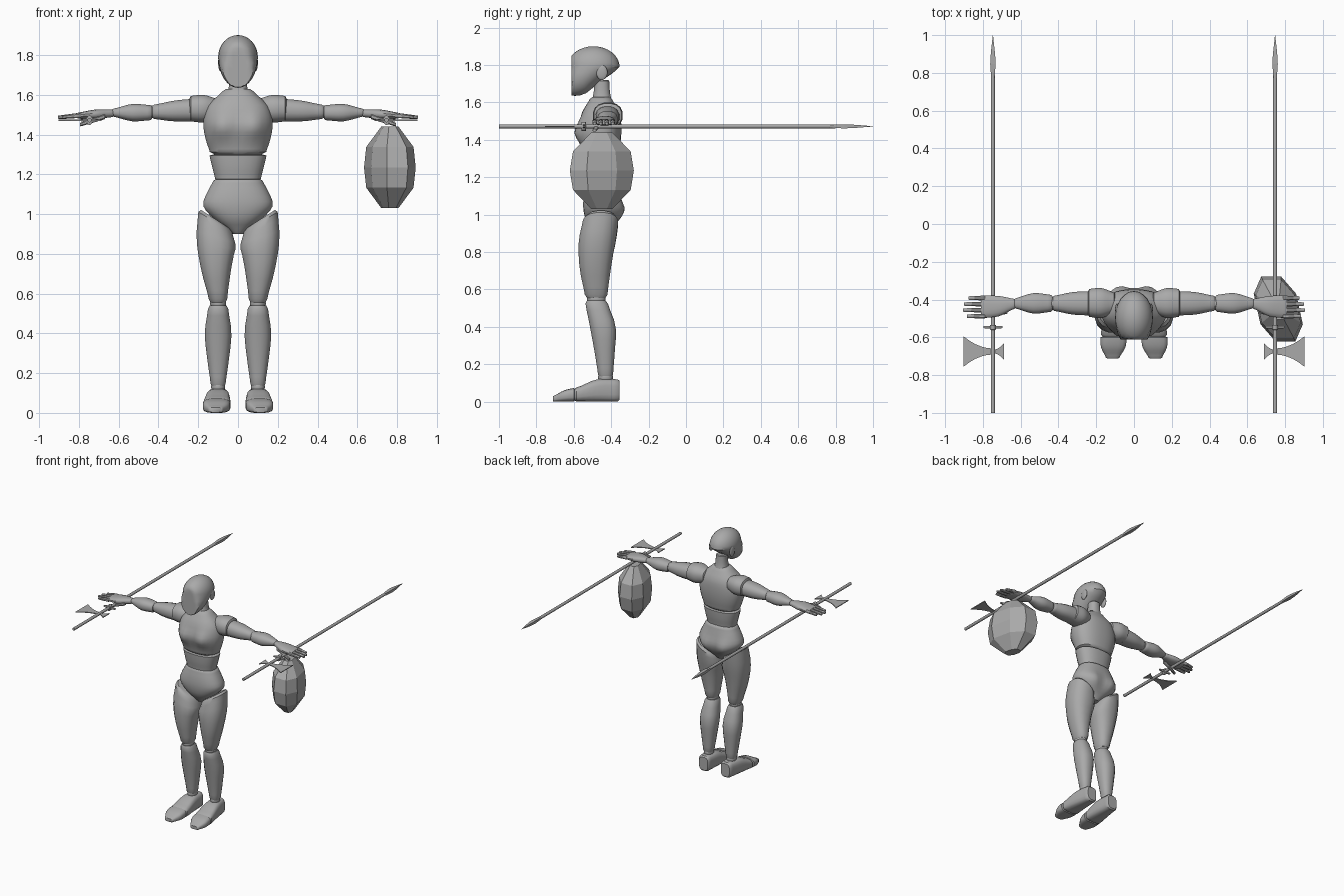
import bpy, bmesh, math
from mathutils import Vector

if "Cube" in bpy.data.objects:
    bpy.data.objects.remove(bpy.data.objects["Cube"], do_unlink=True)

grey = bpy.data.materials.new("plain grey")
grey.use_nodes = True
grey.diffuse_color = (0.4, 0.4, 0.4, 1)
grey.node_tree.nodes["Principled BSDF"].inputs["Base Color"].default_value = grey.diffuse_color


def finish(name, bm, mirror, smooth):
    """Turn a bmesh into a named object, mirrored across x if wanted."""
    bmesh.ops.recalc_face_normals(bm, faces=bm.faces)
    mesh = bpy.data.meshes.new(name)
    bm.to_mesh(mesh)
    bm.free()
    mesh.materials.append(grey)
    part = bpy.data.objects.new(name, mesh)
    bpy.context.collection.objects.link(part)
    if mirror:
        part.modifiers.new("Mirror", 'MIRROR').use_mirror_merge = False
    if smooth:
        bpy.ops.object.select_all(action='DESELECT')
        part.select_set(True)
        bpy.context.view_layer.objects.active = part
        bpy.ops.object.shade_smooth_by_angle(angle=math.radians(40))


def sample(values, t):
    """Smooth curve through evenly spaced values; a single number is constant."""
    if not isinstance(values, tuple):
        return values
    last = len(values) - 1
    i = min(int(t * last), last - 1)
    f = t * last - i
    before, start = values[max(i - 1, 0)], values[i]
    end, after = values[i + 1], values[min(i + 2, last)]
    leave, arrive = (end - before) / 2, (after - start) / 2
    bend = leave + arrive + 2 * (start - end)
    return start + f * (leave + f * (end - start - leave - bend + f * bend))


def loft(name, axis, span, half, x=0, y=0, z=0, sides=16, steps=8, power=.85,
         rounded=True, mirror=True, smooth=True, shape=None):
    """Skin oval sections along an axis; half holds the half sizes across it."""
    bm = bmesh.new()
    stations = [(i / steps, 1) for i in range(steps + 1)]
    if rounded:
        stations[0], stations[-1] = (.04, 1), (.96, 1)
        stations = [(0, .85)] + stations + [(1, .85)]
    loops = []
    for t, scale in stations:
        center = Vector([sample(c, t) for c in (x, y, z)])
        center["xyz".index(axis)] = span[0] + (span[1] - span[0]) * t
        across = [i for i in range(3) if "xyz"[i] != axis]
        loop = []
        for k in range(sides):
            angle = math.tau * (k + .5) / sides
            co = center.copy()
            for i, size, wave in zip(across, half, (math.cos(angle), math.sin(angle))):
                co[i] += scale * sample(size, t) * math.copysign(abs(wave) ** power, wave)
            if shape:
                shape(co)
            loop.append(bm.verts.new(co))
        loops.append(loop)
    for low, high in zip(loops, loops[1:]):
        for k in range(sides):
            bm.faces.new((low[k - 1], low[k], high[k], high[k - 1]))
    bm.faces.new(loops[0])
    bm.faces.new(loops[-1])
    finish(name, bm, mirror, smooth)


def ball(name, center, size, mirror=True, shape=None):
    bm = bmesh.new()
    bmesh.ops.create_uvsphere(bm, u_segments=24, v_segments=16, radius=1)
    for vert in bm.verts:
        vert.co = Vector(center) + vert.co * Vector(size)
        if shape:
            shape(vert.co)
    finish(name, bm, mirror, True)


def bump(co, x, z, spread):
    """Soft swelling centred on a pair of points left and right of the middle."""
    return math.exp(-((abs(co.x) - x) ** 2 + (co.z - z) ** 2) / spread ** 2)


# Head: egg with the jaw drawn forward to the chin and a flat face
def head_shape(co):
    drop = max(0, (1.79 - co.z) / .11)
    co.y -= .1 * drop
    forward = min(1, max(0, (-.44 - co.y) / .1))
    co.z -= .045 * drop * forward
    co.y = max(co.y, -.612)


ball("head", (0, -.495, 1.79), (.1, .14, .11), mirror=False, shape=head_shape)
ball("ears", (.09, -.45, 1.76), (.01, .03, .04))
neck = (.06, .045, .04)
loft("neck", "z", (1.58, 1.72), (neck, neck), y=-.45, mirror=False)


# Torso, with breasts in front and buttocks behind
def chest_shape(co):
    if co.y < -.47:
        co.y -= .04 * bump(co, .08, 1.44, .06)


def hip_shape(co):
    if co.y > -.45:
        co.y += .03 * bump(co, .08, 1.02, .06)


loft("chest", "z", (1.3, 1.63), ((.14, .165, .175, .15, .07), (.09, .105, .11, .1, .055)),
     y=-.455, sides=32, steps=12, mirror=False, shape=chest_shape)
loft("abdomen", "z", (1.17, 1.3), ((.115, .13, .145), (.075, .085, .09)),
     y=-.455, sides=24, mirror=False)
loft("pelvis", "z", (.9, 1.18), ((.03, .115, .175, .155, .12), (.04, .085, .1, .095, .08)),
     y=-.45, sides=32, steps=12, mirror=False, shape=hip_shape)


# Legs: thighs cut on a slant along the groin
def groin_cut(co):
    co.z -= max(0, co.z - .8) * max(0, .2 - co.x) * 2.8


def splay(co):
    co.x -= (co.y + .45) * .05


loft("thighs", "z", (.555, 1.03), ((.045, .075, .1, .085), (.06, .085, .1, .095)),
     x=(.1, .11, .11, .115), y=(-.48, -.485, -.475, -.455), shape=groin_cut)
ball("knees", (.1, -.48, .55), (.04, .05, .04))
loft("shins", "z", (.13, .54), ((.037, .055, .068, .05), (.04, .055, .07, .06)),
     x=.1, y=(-.43, -.435, -.445, -.48))
ball("ankles", (.1, -.43, .13), (.035, .04, .04))
heel, toe = (.037, .06, .06), (.015, .03, .037)
loft("feet", "y", (-.595, -.355), ((.07, .06, .045), heel), x=.1, z=heel,
     power=.6, shape=splay)
loft("toes", "y", (-.712, -.595), ((.035, .065, .07), toe), x=.1, z=toe,
     power=.6, shape=splay)

# Arms
loft("shoulders", "x", (.1, .243), ((.055, .08, .075), (.05, .07, .065)), y=-.418, z=1.53)
loft("upper_arms", "x", (.225, .43), ((.065, .06, .04), (.058, .052, .036)),
     y=-.42, z=(1.522, 1.514))
ball("elbows", (.43, -.42, 1.514), (.03, .034, .032))
loft("forearms", "x", (.432, .632), ((.045, .055, .027), (.038, .044, .02)), y=-.42, z=1.51)

# Hands
loft("palms", "x", (.625, .81), ((.025, .055, .058), (.019, .025, .015)),
     y=(-.422, -.435, -.437), z=(1.507, 1.495))
fingers = {"index": .885, "middle": .905, "ring": .9, "little": .875}
for row, (label, tip) in enumerate(fingers.items()):
    loft(label + "_fingers", "x", (.79, tip), ((.014, .01), (.014, .009)),
         y=.032 * row - .488, z=(1.497, 1.487), sides=8, steps=2)
loft("thumbs", "x", (.67, .795), ((.017, .01), (.015, .01)),
     y=(-.46, -.49), z=(1.49, 1.45), sides=8, steps=2)

# Polearms held crosswise: shaft, spear point, guard and two thin blades
grip = Vector((.747, -.675, 1.472))
pole = dict(x=grip.x, z=grip.z, power=1)
loft("shafts", "y", (-1, .8), (.011, .011), sides=10, steps=1, rounded=False, **pole)
loft("spear_points", "y", (.77, 1), ((.012, .02, .013, .001), (.011, .015, .01, .001)),
     sides=4, steps=6, rounded=False, smooth=False, **pole)
loft("guards", "y", (-.552, -.54), (.055, .01), sides=8, steps=1, smooth=False, **pole)
loft("guard_collars", "y", (-.56, -.535), (.016, .024), steps=1, **pole)


def axe_blade(name, reach, spread):
    """Flared blade whose width grows with distance from the shaft."""
    bm = bmesh.new()
    flare = [.2 + .8 * (i / 5) ** 2 for i in range(6)]
    upper = [(i / 5, width) for i, width in enumerate(flare)]
    lower = [(out, -width) for out, width in reversed(upper)]
    bottom = bm.faces.new([bm.verts.new(grip + Vector((out * reach, width * spread, -.003)))
                           for out, width in upper + lower])
    raised = bmesh.ops.extrude_face_region(bm, geom=[bottom])["geom"]
    for item in raised:
        if isinstance(item, bmesh.types.BMVert):
            item.co.z += .006
    finish(name, bm, True, False)


axe_blade("large_axe_blades", .155, .08)
axe_blade("small_axe_blades", -.06, .045)


# Faceted boulder hanging below the left hand, turned slightly in plan
def skew(co):
    co.x -= .22 * (co.y + .455)


loft("boulder", "z", (1.03, 1.44), ((.04, .11, .12, .11, .04), (.06, .165, .183, .165, .06)),
     x=.765, y=-.45, sides=8, steps=4, rounded=False, mirror=False, smooth=False, shape=skew)
